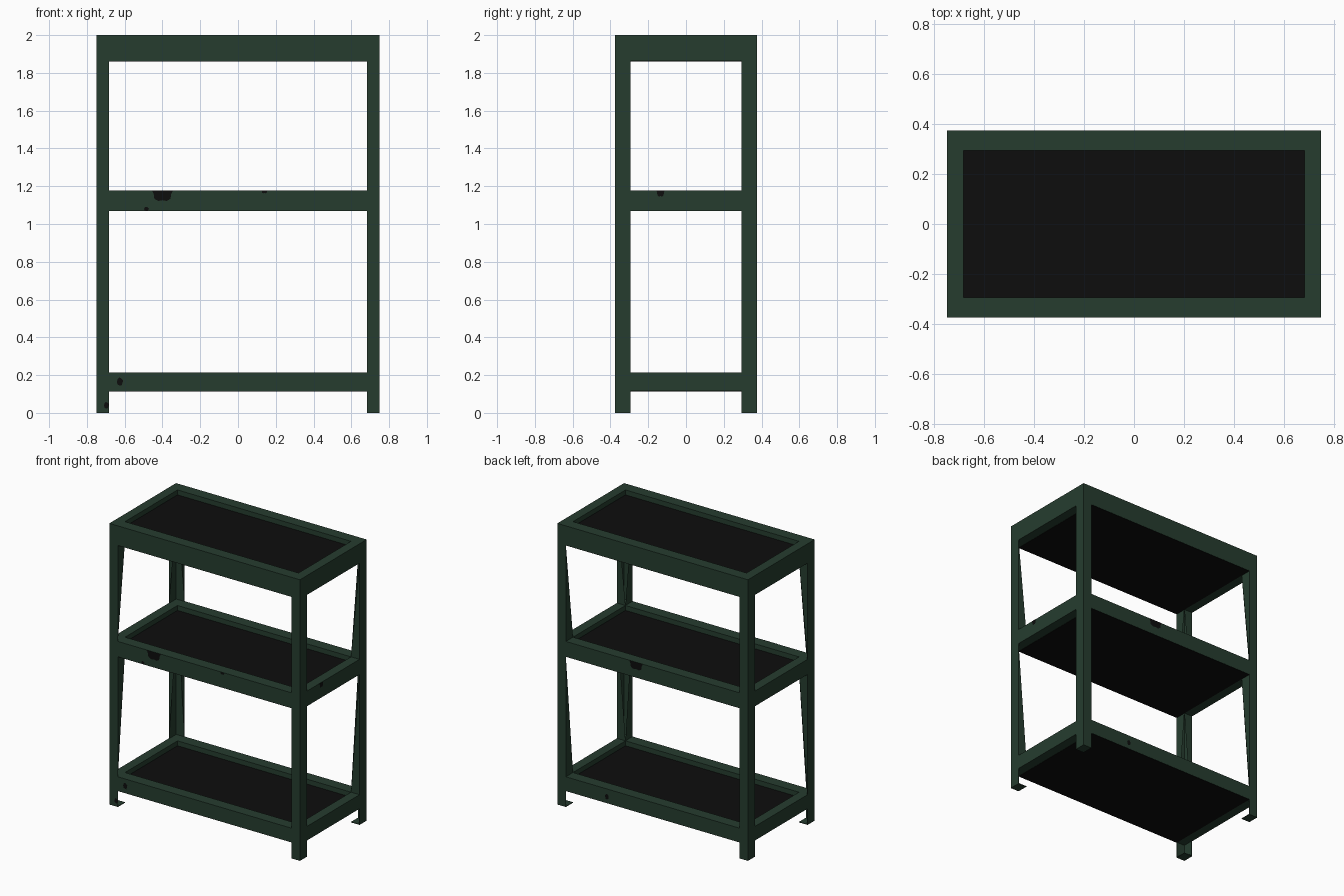
import bpy
import bmesh
import math
from mathutils import Vector

cube = bpy.data.objects.get("Cube")
if cube:
    bpy.data.objects.remove(cube, do_unlink=True)

X, Y = 0.75, 0.375            # outer half sizes
IX, IY = 0.683, 0.295         # inner half sizes


def material(name, rgb):
    m = bpy.data.materials.new(name)
    m.use_nodes = True
    m.diffuse_color = (*rgb, 1)
    m.node_tree.nodes["Principled BSDF"].inputs["Base Color"].default_value = (*rgb, 1)
    return m


green = material("dark_green_paint", (0.019, 0.046, 0.028))
black = material("black_panel", (0.004, 0.004, 0.004))


def finish(name, bm, *mats):
    bmesh.ops.recalc_face_normals(bm, faces=bm.faces)
    mesh = bpy.data.meshes.new(name)
    bm.to_mesh(mesh)
    bm.free()
    for m in mats:
        mesh.materials.append(m)
    obj = bpy.data.objects.new(name, mesh)
    bpy.context.collection.objects.link(obj)
    return obj


def add_box(bm, lo, hi):
    lo, hi = Vector(lo), Vector(hi)
    verts = bmesh.ops.create_cube(bm, size=1)["verts"]
    for v in verts:
        v.co = (lo + hi) / 2 + v.co * (hi - lo)


def add_poly(bm, points):
    bm.faces.new([bm.verts.new(p) for p in points])


# Shelves: a rail frame around a recessed panel
shelves = {"bottom": (0.115, 0.215), "middle": (1.07, 1.178), "top": (1.862, 2.0)}
for name, (z0, z1) in shelves.items():
    bm = bmesh.new()
    rings = []
    for x, y, z in ((X, Y, z0), (X, Y, z1), (IX, IY, z1), (IX, IY, z0)):
        rings.append([bm.verts.new((sx * x, sy * y, z))
                      for sx, sy in ((-1, -1), (1, -1), (1, 1), (-1, 1))])
    for k in range(4):
        a, b = rings[k], rings[(k + 1) % 4]
        for i in range(4):
            j = (i + 1) % 4
            bm.faces.new((a[i], a[j], b[j], b[i]))
    finish(name + "_shelf_frame", bm, green)

    bm = bmesh.new()
    add_box(bm, (-IX, -IY, z0 + 0.002), (IX, IY, z1 - 0.035))
    add_box(bm, (-IX, -Y + 0.001, z0 - 0.002), (IX, Y - 0.001, z0 + 0.002))
    finish(name + "_shelf_panel", bm, black)

# Legs: thin angle profiles with a foot plate and tapered inner webs
T = 0.004
gaps = ((0.215, 1.07), (1.178, 1.862))
for sx, side in ((-1, "right"), (1, "left")):
    for sy, end in ((-1, "front"), (1, "back")):
        bm = bmesh.new()

        def leg_box(x0, x1, y0, y1, z0, z1):
            xs, ys = sorted((sx * x0, sx * x1)), sorted((sy * y0, sy * y1))
            add_box(bm, (xs[0], ys[0], z0), (xs[1], ys[1], z1))

        leg_box(IX, X, Y - T, Y, 0, 1.9)
        leg_box(X - T, X, IY, Y, 0, 1.9)
        leg_box(IX, X, IY, Y, 0, T)
        for low, high in gaps:
            wide, tip = (high, low) if sx < 0 else (low, high)
            for ax, ay in ((IX, Y), (X, IY)):
                add_poly(bm, [(sx * ax, sy * ay, wide), (sx * IX, sy * IY, wide),
                              (sx * ax, sy * ay, tip)])
        finish(end + "_" + side + "_leg", bm, green)


# Paint chips: thin plates on the rails
def chip(name, face, u, z, w, h, half=False):
    bm = bmesh.new()
    count = 9
    span = math.pi if half else 2 * math.pi
    pts = []
    for i in range(count):
        a = math.pi + span * i / (count - 1 if half else count)
        r = 0.9 + 0.1 * math.sin(5 * a)
        p, q = u + w * r * math.cos(a), z + h * r * math.sin(a)
        pts.append({"front": (p, -Y - 0.001, q), "back": (p, Y + 0.001, q),
                    "left": (X + 0.001, p, q)}[face])
    add_poly(bm, pts)
    finish(name, bm, black)


chip("front_large_chip", "front", -0.4, 1.178, 0.062, 0.065, True)
chip("front_rim_chip", "front", 0.14, 1.178, 0.018, 0.018, True)
chip("front_low_chip", "front", -0.485, 1.08, 0.014, 0.012)
chip("front_bottom_chip", "front", -0.625, 0.165, 0.018, 0.024)
chip("front_foot_chip", "front", -0.697, 0.04, 0.014, 0.02)
chip("side_chip", "left", -0.135, 1.178, 0.024, 0.038, True)
chip("back_large_chip", "back", 0.13, 1.178, 0.06, 0.06, True)
chip("back_bottom_chip", "back", 0.36, 0.16, 0.016, 0.022)
